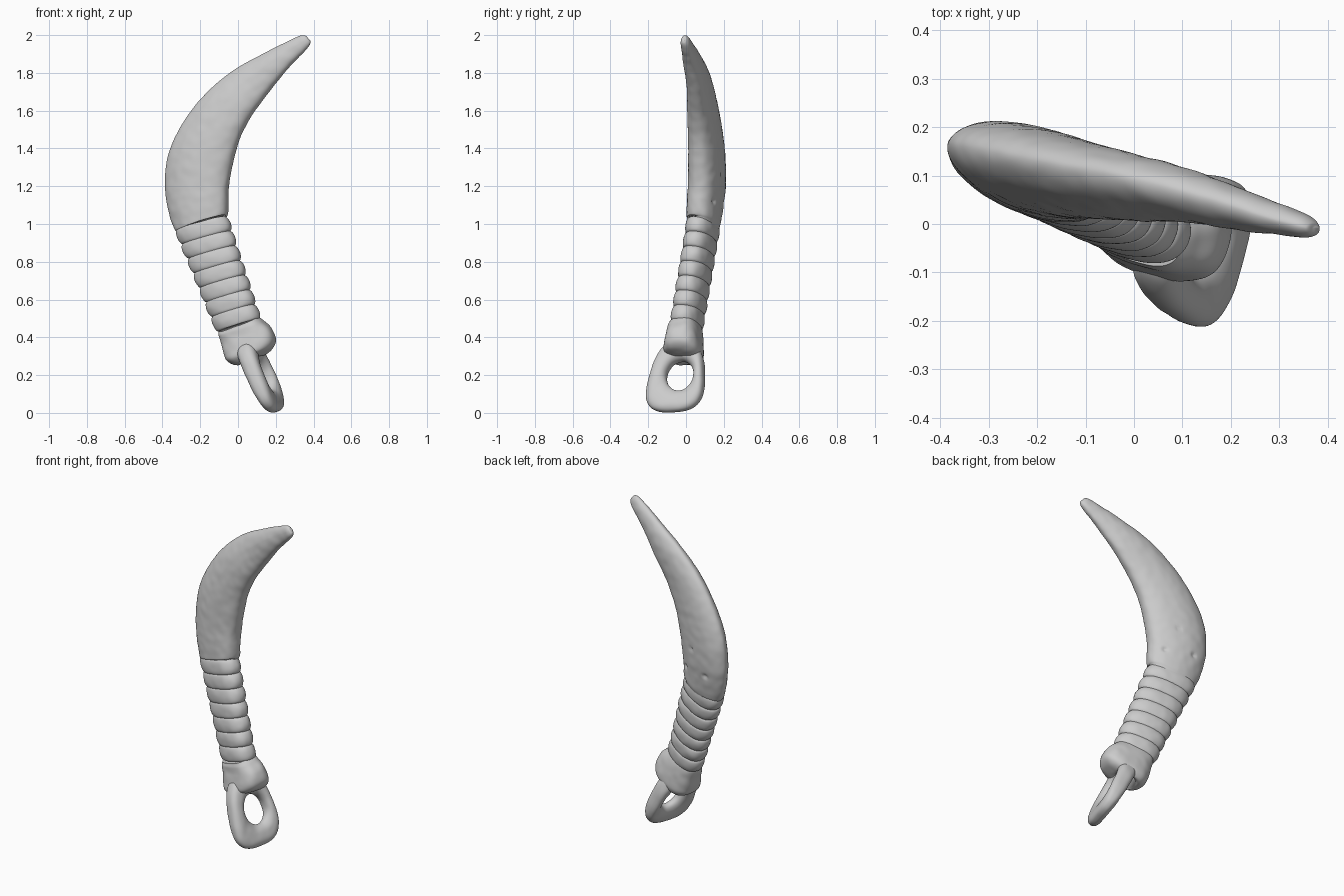
import bpy, bmesh, math
from mathutils import Vector, noise

if "Cube" in bpy.data.objects:
    bpy.data.objects.remove(bpy.data.objects["Cube"])

SEG = 88


def smooth_rows(rows, steps):
    """Catmull-Rom interpolation of station rows."""
    out = []
    for i in range(len(rows) - 1):
        p = [rows[max(0, min(len(rows) - 1, i + k))] for k in (-1, 0, 1, 2)]
        for s in range(steps):
            t = s / steps
            out.append([0.5 * (2 * b + (c - a) * t + (2 * a - 5 * b + 4 * c - d) * t * t
                               + (3 * b - a - 3 * c + d) * t ** 3) for a, b, c, d in zip(*p)])
    return out + [list(rows[-1])]


def section(left, right, thick, normal, p_left, p_right):
    """Rounded cross-section spanning two edge points."""
    c, a = (left + right) / 2, (left - right) / 2
    pts = []
    for k in range(SEG):
        ang = 2 * math.pi * k / SEG
        cs, sn = math.cos(ang), math.sin(ang)
        p = p_left if cs > 0 else p_right
        pts.append(c + a * math.copysign(abs(cs) ** (2 / p), cs)
                   + normal * thick * math.copysign(abs(sn) ** (2 / p), sn))
    return pts


def skin(name, rings, closed=False, rough=0.002, pits=()):
    """Skin the rings, then add a worn surface and small pits."""
    bm = bmesh.new()
    vr = [[bm.verts.new(p) for p in r] for r in rings]
    n = len(vr)
    for i in range(n if closed else n - 1):
        a, b = vr[i], vr[(i + 1) % n]
        for k in range(SEG):
            j = (k + 1) % SEG
            bm.faces.new((a[k], a[j], b[j], b[k]))
    if not closed:
        bm.faces.new(vr[0])
        bm.faces.new(vr[-1])
    bmesh.ops.recalc_face_normals(bm, faces=bm.faces)
    bm.normal_update()
    moves = []
    for v in bm.verts:
        d = rough * noise.noise(v.co * 22)
        for q in pits:
            d -= 0.012 * math.exp(-((v.co - Vector(q)).length / 0.013) ** 2)
        moves.append(v.normal * d)
    for v, m in zip(bm.verts, moves):
        v.co += m
    me = bpy.data.meshes.new(name)
    bm.to_mesh(me)
    bm.free()
    ob = bpy.data.objects.new(name, me)
    bpy.context.collection.objects.link(ob)
    bpy.context.view_layer.objects.active = ob
    ob.select_set(True)
    bpy.ops.object.shade_smooth_by_angle(angle=math.radians(50))
    ob.select_set(False)
    return ob


def loft(name, rows, p_left, p_right, **kw):
    """Rows hold: left edge xyz, right edge xyz, half thickness."""
    L = [Vector(r[:3]) for r in rows]
    R = [Vector(r[3:6]) for r in rows]
    C = [(a + b) / 2 for a, b in zip(L, R)]
    rings = []
    for i, r in enumerate(rows):
        T = C[min(i + 1, len(C) - 1)] - C[max(i - 1, 0)]
        nrm = (L[i] - R[i]).cross(T).normalized()
        rings.append(section(L[i], R[i], r[6], nrm, p_left, p_right))
    return skin(name, rings, **kw)


# Curved blade, from grip shoulder to rounded tip
blade = [
    (-.315, .128, .960, -.075, .058, 1.042, .070),
    (-.335, .135, .970, -.057, .055, 1.055, .081),
    (-.370, .155, 1.08, -.055, .055, 1.13, .085),
    (-.385, .168, 1.20, -.052, .060, 1.20, .087),
    (-.370, .168, 1.36, -.030, .060, 1.32, .085),
    (-.300, .155, 1.52, .010, .055, 1.46, .078),
    (-.180, .130, 1.68, .080, .045, 1.59, .068),
    (-.020, .100, 1.815, .175, .035, 1.715, .055),
    (.150, .055, 1.91, .265, .012, 1.825, .042),
    (.270, .015, 1.972, .340, .000, 1.902, .030),
    (.325, .000, 1.995, .370, -.008, 1.935, .024),
    (.355, -.008, 1.998, .382, -.012, 1.955, .015),
    (.370, -.011, 1.985, .383, -.012, 1.970, .005)]
loft("blade", smooth_rows(blade, 12), 1.85, 2.4,
     pits=[(-.10, .15, 1.12), (-.27, .205, 1.12), (-.17, .185, 1.26)])

# Ribbed grip: seven rounded bands separated by grooves
top = (-.335, .137, .965, -.055, .050, 1.045, .078)
bottom = (-.112, .048, .425, .120, -.042, .50, .078)
grip, RIBS, N = [], 7, 112
for i in range(N + 1):
    t = i / N
    row = [a + (b - a) * t for a, b in zip(top, bottom)]
    s = 0.89 + 0.11 * abs(math.sin(math.pi * RIBS * t)) ** 0.55
    L, R = Vector(row[:3]), Vector(row[3:6])
    c, a = (L + R) / 2, (L - R) / 2 * s
    grip.append([*(c + a), *(c - a), row[6] * s])
loft("ribbed_grip", grip, 2.3, 2.3)

# Collar block under the grip
collar = [
    (-.095, .035, .435, .100, -.045, .505, .070),
    (-.098, .035, .415, .130, -.045, .485, .080),
    (-.085, .030, .370, .175, -.045, .445, .088),
    (-.070, .022, .310, .195, -.045, .390, .098),
    (-.055, .015, .275, .180, -.040, .345, .098),
    (-.020, .010, .255, .135, -.035, .310, .080),
    (.010, .000, .255, .105, -.025, .300, .055)]
loft("collar", smooth_rows(collar, 8), 2.7, 2.7)

# Flat eyelet with an oval hole, tilted to follow the grip
hole = Vector((.125, -.030, .195))
v = Vector((-.43, .07, .90)).normalized()
u = Vector((.25, .95, .045)).normalized()
n = u.cross(v).normalized()
rings = []
for i in range(96):
    ang = 2 * math.pi * i / 96
    cs, sn = math.cos(ang), math.sin(ang)
    so = math.copysign(abs(sn) ** (2 / 2.8), sn)
    co = math.copysign(abs(cs) ** (2 / 2.8), cs)
    width = .150 - .028 * so
    outer = hole + u * (width * co - .018 + .012 * so) + v * (.208 * so)
    inner = hole + u * (.074 * cs) + v * (.088 * sn)
    rings.append(section(outer, inner, .046 + .008 * sn, n, 2.4, 2.2))
skin("eyelet", rings, closed=True, rough=0.0015)
